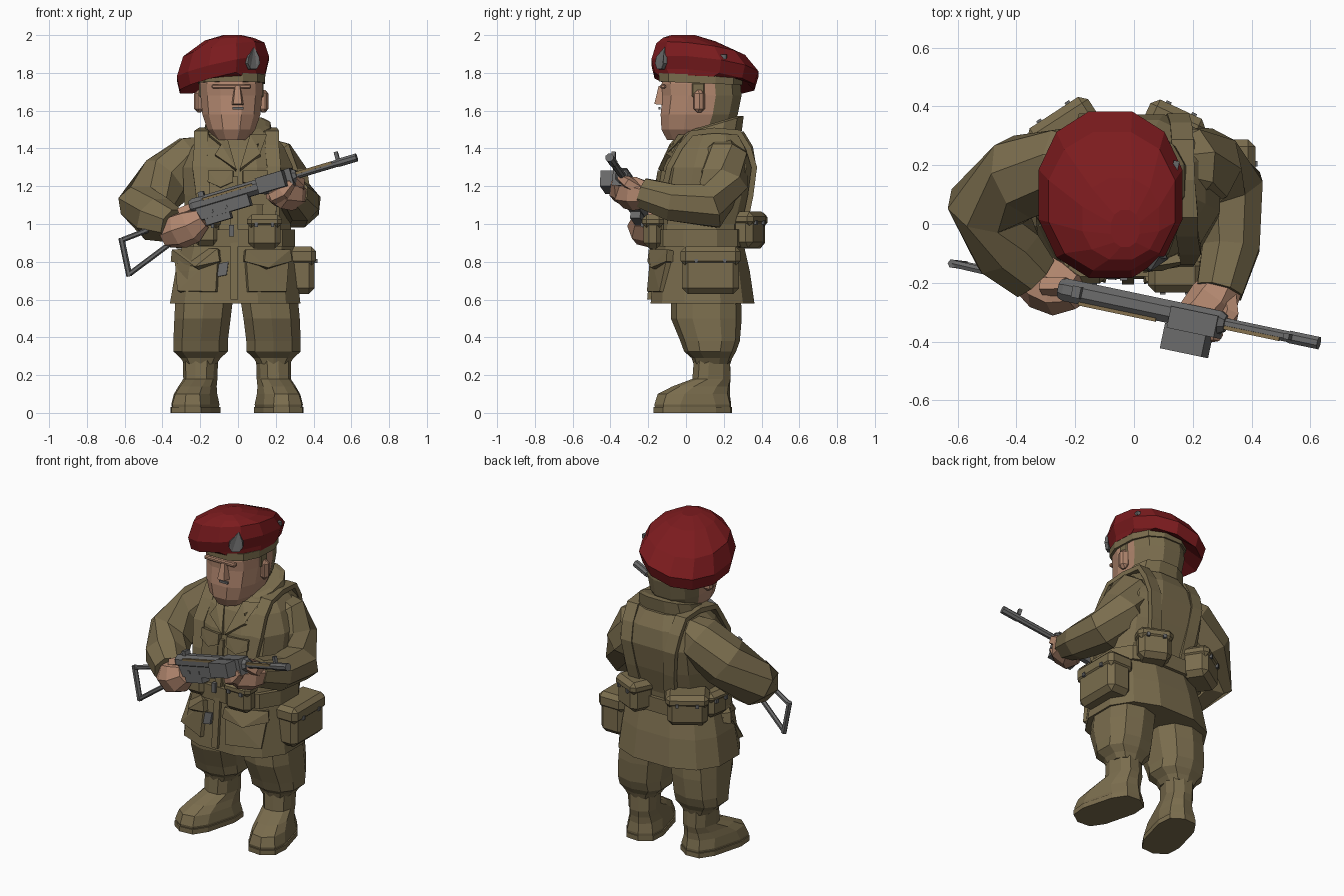
import bpy, bmesh, math
from mathutils import Vector as V, Matrix

if "Cube" in bpy.data.objects:
    bpy.data.objects.remove(bpy.data.objects["Cube"])


def material(name, rgb):
    m = bpy.data.materials.new(name)
    m.diffuse_color = (*rgb, 1)
    m.use_nodes = True
    m.node_tree.nodes["Principled BSDF"].inputs["Base Color"].default_value = m.diffuse_color
    return m


KHAKI = material("khaki cloth", (0.195, 0.152, 0.075))
RED = material("maroon felt", (0.2, 0.011, 0.013))
SKIN = material("skin", (0.45, 0.245, 0.16))
STEEL = material("gun steel", (0.14, 0.14, 0.14))
BRASS = material("dull brass", (0.22, 0.155, 0.07))


def finish(name, bm, *mats):
    bmesh.ops.recalc_face_normals(bm, faces=bm.faces)
    me = bpy.data.meshes.new(name)
    bm.to_mesh(me)
    bm.free()
    for m in mats:
        me.materials.append(m)
    ob = bpy.data.objects.new(name, me)
    bpy.context.collection.objects.link(ob)
    return ob


def loft(name, rings, *mats, rule=None):
    """Bridge rings of points and cap both ends."""
    bm = bmesh.new()
    rows = [[bm.verts.new(p) for p in r] for r in rings]
    n = len(rows[0])
    for a, b in zip(rows, rows[1:]):
        for i in range(n):
            bm.faces.new((a[i], a[(i + 1) % n], b[(i + 1) % n], b[i]))
    bm.faces.new(rows[0])
    bm.faces.new(rows[-1])
    if rule:
        for f in bm.faces:
            f.material_index = rule(f.calc_center_median())
    return finish(name, bm, *mats)


def ring(cx, y0, y1, z, rx, n=12, p=2.5, tx=0, ty=0):
    """Horizontal superellipse from y0 to y1, tilted by tx and ty."""
    pts = []
    for i in range(n):
        a = 2 * math.pi * (i + 0.5) / n
        c, s = math.cos(a), math.sin(a)
        x = rx * math.copysign(abs(c) ** (2 / p), c)
        y = (y1 - y0) / 2 * math.copysign(abs(s) ** (2 / p), s)
        pts.append(V((cx + x, (y0 + y1) / 2 + y, z + tx * x + ty * y)))
    return pts


def limb(name, path, radii, mat, n=8):
    """Round tube through the path points."""
    path = [V(p) for p in path]
    rings = []
    for i, p in enumerate(path):
        t = (path[min(i + 1, len(path) - 1)] - path[max(i - 1, 0)]).normalized()
        q = t.to_track_quat('Z', 'Y')
        rings.append([p + q @ V((math.cos(a), math.sin(a), 0)) * radii[i]
                      for a in (2 * math.pi * (k + 0.5) / n for k in range(n))])
    return loft(name, rings, mat)


def box(name, c, size, mat, rot=0, bevel=0.0, basis=None):
    bm = bmesh.new()
    bmesh.ops.create_cube(bm, size=1)
    bmesh.ops.scale(bm, vec=size, verts=bm.verts)
    if bevel:
        bmesh.ops.bevel(bm, geom=bm.edges[:], offset=bevel, segments=1, affect='EDGES')
    bm.transform(Matrix.Translation(c) @ (basis or Matrix.Rotation(rot, 4, 'Z')))
    return finish(name, bm, mat)


# Jacket: cx, y front, y back, z, half width
JACKET = [(-.015, -.195, .37, .58, .355), (-.01, -.18, .345, .75, .33), (0, -.165, .31, .9, .3),
          (0, -.155, .315, 1.0, .285), (0, -.15, .355, 1.15, .295), (0, -.125, .38, 1.3, .3),
          (0, -.075, .36, 1.41, .25), (0, .0, .31, 1.49, .18)]
loft("jacket", [ring(*r) for r in JACKET], KHAKI)


def surf(x, z, back=False, off=0.0):
    """Point on the jacket front or back."""
    for a, b in zip(JACKET, JACKET[1:]):
        if z <= b[3]:
            break
    t = (z - a[3]) / (b[3] - a[3])
    cx, y0, y1, _, rx = [u + (w - u) * t for u, w in zip(a, b)]
    k = max(0, 1 - min(1, abs((x - cx) / rx)) ** 2.5) ** 0.4
    y = (y0 + y1) / 2 + (1 if back else -1) * ((y1 - y0) / 2 * k + off)
    return V((x, y, z))


def solid(ob, t):
    m = ob.modifiers.new("thickness", 'SOLIDIFY')
    m.thickness, m.offset = t, 0


def plate(name, outline, thick, mat=KHAKI):
    bm = bmesh.new()
    bm.faces.new([bm.verts.new(surf(x, z)) for x, z in outline])
    bmesh.ops.triangulate(bm, faces=bm.faces[:])
    solid(finish(name, bm, mat), thick)


# Collar, lapels, pockets
loft("collar", [ring(0, -.04, .3, 1.46, .19, ty=.2), ring(0, -.01, .31, 1.525, .175, ty=.3),
                ring(0, .02, .28, 1.535, .15, ty=.3)], KHAKI)
for s, side in ((-1, "right"), (1, "left")):
    plate(side + "_lapel", [(s * .01, 1.28), (s * .12, 1.36), (s * .09, 1.41), (s * .15, 1.46), (s * .06, 1.46)], .045)
    plate(side + "_chest_pocket", [(s * .03, 1.1), (s * .15, 1.1), (s * .15, 1.25), (s * .03, 1.25)], .03)
    plate(side + "_chest_flap", [(s * .025, 1.22), (s * .09, 1.19), (s * .155, 1.22), (s * .155, 1.28), (s * .025, 1.28)], .045)
    c = s * .18 - .03
    plate(side + "_skirt_pocket", [(c - .1, .64), (c + .1, .64), (c + .115, .84), (c - .115, .84)], .04)
    plate(side + "_skirt_flap", [(c - .12, .8), (c, .76), (c + .12, .8), (c + .115, .86), (c - .115, .86)], .06)

    # Webbing strap over the shoulder
    k = .015 if s < 0 else 0
    path = [surf(s * (x + k), z) for x, z in ((.16, .97), (.17, 1.15), (.19, 1.3), (.18, 1.41))]
    path += [V((s * (.18 + k), .03, 1.48)), V((s * .17, .15, 1.495)), V((s * .165, .28, 1.485))]
    path += [surf(s * x, z, True) for x, z in ((.16, 1.4), (.15, 1.3), (.13, 1.15), (.11, .97))]
    bm = bmesh.new()
    rows = [[bm.verts.new(p + V((w, 0, 0))) for w in (-.037, .037)] for p in path]
    for a, b in zip(rows, rows[1:]):
        bm.faces.new((a[0], a[1], b[1], b[0]))
    solid(finish(side + "_strap", bm, KHAKI), .03)

    # Bloused trouser
    x = s * .193 - .005
    loft(side + "_trouser", [ring(s * .168 - .008, -.08, .29, .64, .16, 10), ring(x - s * .01, -.08, .295, .5, .155, 10),
         ring(x, -.03, .285, .38, .15, 10), ring(x, -.01, .265, .325, .15, 10), ring(x, .03, .245, .29, .11, 10),
         ring(x, .04, .235, .26, .09, 10)], KHAKI)
    # Gaiter and boot, toes turned outward
    turn = Matrix.Translation((x, .14, 0)) @ Matrix.Rotation(s * math.radians(15), 4, 'Z') @ Matrix.Translation((0, -.14, 0))
    boot = [ring(0, -.17, .24, .0, .1, 10, 3), ring(0, -.178, .243, .045, .11, 10, 3),
            ring(0, -.16, .235, .1, .102, 10), ring(0, -.08, .235, .14, .092, 10), ring(0, .03, .24, .18, .086, 10),
            ring(0, .04, .235, .3, .09, 10)]
    sole = [ring(0, -.182, .247, z, .114, 10, 3) for z in (0, .03)]
    for part, rings in (("_boot", boot), ("_sole", sole)):
        loft(side + part, [[turn @ p for p in r] for r in rings], KHAKI)

plate("front_fly", [(-.04, .6), (.0, .6), (.0, 1.25), (-.04, 1.25)], .025)
plate("zip_patch", [(-.11, .72), (-.06, .73), (-.05, .8), (-.1, .79)], .018, STEEL)

# Belt and buckle
loft("belt", [ring(0, -.185, .335, z, .31) for z in (.88, .97)], KHAKI)
box("belt_buckle", (-.035, -.182, .965), (.025, .02, .06), STEEL)


def pouch(name, c, size, rot=0.0):
    """Bevelled pouch with a lid and two studs on its outer face."""
    c, (w, d, h) = V(c), size
    R = Matrix.Rotation(rot, 4, 'Z')
    box(name, c, size, KHAKI, rot, .03)
    box(name + "_lid", c + V((0, 0, h * .3)), (w + .016, d + .016, h * .4), KHAKI, rot, .025)
    for k in (-.25, .25):
        box(name + "_stud", c + R @ V((w * k, -d / 2 - .008, h * .2)), (.018, .015, .022), STEEL, rot)


pouch("front_pouch", (.14, -.175, .96), (.17, .1, .18))
pouch("front_right_pouch", (-.17, -.16, .96), (.14, .07, .15))
pouch("hip_bag", (.325, .13, .755), (.3, .16, .25), math.radians(90))
pouch("back_left_pouch", (.125, .315, .97), (.19, .15, .19), math.radians(155))
pouch("back_right_pouch", (-.225, .305, .965), (.23, .16, .19), math.radians(213))
pouch("side_pouch", (-.3, .14, .95), (.15, .08, .16), math.radians(260))

# Sleeves and hands
limb("right_sleeve", [(-.13, .2, 1.4), (-.23, .195, 1.345), (-.38, .16, 1.23), (-.5, .06, 1.095), (-.43, -.09, 1.025), (-.34, -.18, .99)],
     [.08, .14, .15, .14, .125, .095], KHAKI)
limb("left_sleeve", [(.1, .2, 1.4), (.175, .2, 1.345), (.245, .19, 1.22), (.318, .125, 1.095), (.33, -.08, 1.115), (.29, -.23, 1.165)],
     [.08, .135, .14, .13, .105, .085], KHAKI)
limb("right_hand", [(-.38, -.155, .94), (-.31, -.195, .965), (-.25, -.22, .99), (-.19, -.23, 1.03)], [.07, .098, .095, .06], SKIN, 7)
limb("right_thumb", [(-.31, -.21, 1.05), (-.24, -.21, 1.08), (-.19, -.22, 1.09)], [.035, .035, .02], SKIN, 5)
limb("left_hand", [(.31, -.2, 1.15), (.275, -.26, 1.16), (.225, -.31, 1.165), (.165, -.33, 1.175)], [.07, .092, .085, .05], SKIN, 7)
limb("left_thumb", [(.32, -.25, 1.18), (.325, -.31, 1.22), (.3, -.35, 1.25)], [.035, .035, .02], SKIN, 5)
limb("left_fingers", [(.18, -.345, 1.14), (.24, -.365, 1.17), (.285, -.375, 1.22)], [.04, .045, .025], SKIN, 6)

# Head, with hair on the back
HX = -.035
loft("head", [ring(HX, -.105, .2, 1.445, .085, 12), ring(HX, -.135, .24, 1.5, .13, 12), ring(HX, -.14, .28, 1.58, .158, 12),
              ring(HX, -.13, .3, 1.68, .168, 12), ring(HX, -.135, .295, 1.74, .17, 12), ring(HX, -.12, .28, 1.82, .165, 12)],
     SKIN, KHAKI, rule=lambda c: int(c.y > .1 and c.z > 1.46))
loft("nose", [[V(p) for p in r] for r in (
    ((-.035, -.12, 1.63), (.03, -.12, 1.63), (.02, -.168, 1.635), (-.025, -.168, 1.635)),
    ((-.02, -.12, 1.73), (.015, -.12, 1.73), (.01, -.145, 1.73), (-.015, -.145, 1.73)))], SKIN)
box("moustache", (0, -.14, 1.613), (.058, .012, .013), STEEL)
box("brow", (HX, -.122, 1.728), (.21, .03, .022), SKIN, bevel=.006)
for s, side in ((-1, "right"), (1, "left")):
    box(side + "_ear", (HX + s * .17, .07, 1.65), (.05, .06, .12), SKIN, s * .4, .02)
    box(side + "_sideburn", (HX + s * .156, .065, 1.71), (.03, .07, .08), KHAKI, bevel=.008)

# Beret drooping to one side
loft("beret_band", [ring(HX, -.148, .305, z, .183, 12, ty=-.04) for z in (1.745, 1.79)], KHAKI)
loft("beret", [ring(-.035, -.15, .31, 1.773, .185, 12, 2.2, .06, -.04), ring(-.08, -.175, .37, 1.755, .235, 12, 2.2, .24, -.12),
               ring(-.08, -.192, .392, 1.825, .252, 12, 2.2, .22, -.11), ring(-.075, -.165, .32, 1.915, .222, 12, 2.2, .17, -.13),
               ring(-.045, -.125, .16, 1.975, .135, 12, 2.2, .05, -.07), ring(-.03, -.08, .05, 2.0, .05, 12, 2.2)], RED)
# Plain badge lying on the beret front
bm = bmesh.new()
bm.faces.new([bm.verts.new((x, -.157 + (x - .045) * .7 + max(0, z - 1.88) * .5, z)) for x, z in (
    (.06, 1.82), (.095, 1.82), (.112, 1.85), (.11, 1.885), (.08, 1.935), (.05, 1.885), (.046, 1.85))])
bmesh.ops.triangulate(bm, faces=bm.faces[:])
solid(finish("badge", bm, STEEL), .02)
box("beret_tab", (.14, .19, 1.885), (.02, .05, .025), STEEL, -.2)

# Gun: local axes along the barrel, out to the front, and up
O = V((.2, -.315, 1.225))
D = V((.857, -.18, .255)).normalized()
N = V((D.y, -D.x, 0)).normalized()
B = N.cross(D)
AXES = Matrix((D, N, B)).transposed().to_4x4()


def G(u, v=0.0, w=0.0):
    return O + D * u + N * v + B * w


def gtube(name, ends, radii, mat=STEEL, n=8):
    limb(name, [G(*e) for e in ends], radii, mat, n)


def gbox(name, u, v, w, mat=STEEL):
    mid = [(a + b) / 2 for a, b in (u, v, w)]
    box(name, G(*mid), [b - a for a, b in (u, v, w)], mat, basis=AXES)


gtube("receiver", [(-.48,), (-.46,), (.1,), (.12,)], [.033, .042, .042, .03])
gtube("barrel", [(.1,), (.45,)], [.02, .02])
gtube("muzzle", [(.35,), (.456,)], [.023, .023])
gbox("front_sight", (.345, .365), (-.01, .01), (.01, .06))
gbox("rear_sight", (-.42, -.39), (-.02, .02), (.03, .062))
gbox("magazine_housing", (-.07, .1), (-.02, .055), (-.05, .045))
gbox("magazine", (-.08, .07), (.04, .128), (-.045, .04))
gbox("trigger_housing", (-.45, -.16), (-.028, .035), (-.085, -.02))
gbox("trigger_block", (-.42, -.28), (-.024, .03), (-.12, -.07))
gbox("barrel_strip", (.12, .32), (.008, .021), (.004, .018), BRASS)
gbox("cocking_slot", (-.4, -.12), (.03, .043), (.012, .024), BRASS)
for u in (-.38, -.3):
    gbox("housing_pin", (u, u + .018), (.03, .04), (-.065, -.047))

# Wire stock
A, C = V((-.615, -.135, .915)), V((-.575, -.14, .735))
limb("stock_top", [G(-.45, 0, -.03), A], [.014, .014], STEEL, 6)
limb("stock_end", [A + V((-.003, 0, .012)), C + V((0, 0, -.012))], [.016, .016], STEEL, 6)
limb("stock_bottom", [C, V((-.22, -.215, 1.0))], [.014, .014], STEEL, 6)
